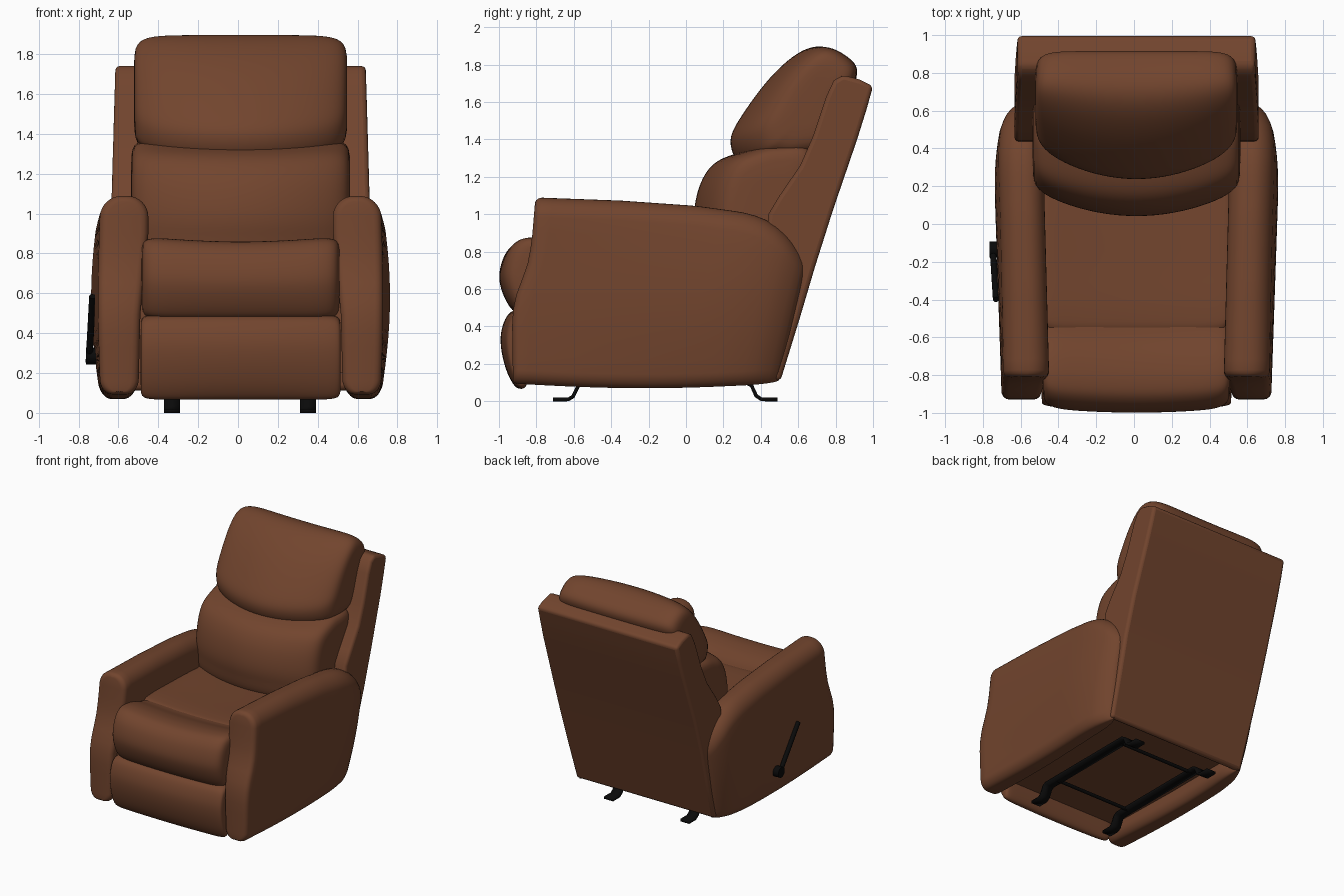
import bpy, bmesh, math
from mathutils import Vector

if "Cube" in bpy.data.objects:
    bpy.data.objects.remove(bpy.data.objects["Cube"])

CX = 0.013  # the upholstery sits slightly right because the lever sticks out on the left


def material(name, rgb):
    m = bpy.data.materials.new(name)
    m.diffuse_color = (*rgb, 1)
    m.use_nodes = True
    m.node_tree.nodes["Principled BSDF"].inputs["Base Color"].default_value = m.diffuse_color
    return m


LEATHER = material("brown leather", (0.168, 0.059, 0.027))
METAL = material("black metal", (0.003, 0.003, 0.003))


def finish(name, bm, mat, angle=40):
    bmesh.ops.recalc_face_normals(bm, faces=bm.faces)
    me = bpy.data.meshes.new(name)
    bm.to_mesh(me)
    bm.free()
    me.materials.append(mat)
    me.shade_smooth()
    me.set_sharp_from_angle(angle=math.radians(angle))
    ob = bpy.data.objects.new(name, me)
    bpy.context.collection.objects.link(ob)
    return ob


def loft(name, rings, mat, angle=40, mirror=None):
    """Skin over rings; mirror = index sum of opposite points, for strip caps."""
    bm = bmesh.new()
    vs = [[bm.verts.new(p) for p in r] for r in rings]
    n = len(vs[0])
    for a, b in zip(vs, vs[1:]):
        for i in range(n):
            j = (i + 1) % n
            bm.faces.new((a[i], a[j], b[j], b[i]))
    for r in (vs[0], vs[-1]):
        if mirror is None:
            bm.faces.new(r)
            continue
        for i in range(mirror // 2, mirror // 2 + n // 2):
            quad = [i, i + 1, (mirror - i - 1) % n, (mirror - i) % n]
            bm.faces.new([r[k] for k in dict.fromkeys(quad)])
    return finish(name, bm, mat, angle)


def interp(x, table):
    if x <= table[0][0]:
        return table[0][1]
    for (x0, y0), (x1, y1) in zip(table, table[1:]):
        if x <= x1:
            return y0 + (y1 - y0) * (x - x0) / (x1 - x0)
    return table[-1][1]


def smooth_loop(pts, k=6):
    """Closed Catmull-Rom curve through the points."""
    out, n = [], len(pts)
    for i in range(n):
        a, b, c, d = (Vector(pts[(i + o) % n]) for o in (-1, 0, 1, 2))
        for s in range(k):
            t = s / k
            out.append(0.5 * (2 * b + (c - a) * t + (2 * a - 5 * b + 4 * c - d) * t * t
                              + (3 * b - a - 3 * c + d) * t ** 3))
    return out


def cushion(name, profile, half, bend=0.0, lift=(0, 0), power=8, steps=36):
    """Side profile (y, z) swept across x, with rounded ends and a curved front."""
    pts = smooth_loop(profile)
    ys, zs = [p.x for p in pts], [p.y for p in pts]
    y0, y1, z0, z1 = min(ys), max(ys), min(zs), max(zs)
    c = Vector(((y0 + y1) / 2, (z0 + z1) / 2))
    rings = []
    for i in range(steps + 1):
        u = math.sin(math.pi * (i / steps - 0.5))
        s = max(0.5, max(0, 1 - abs(u) ** power) ** (1 / power))
        ring = []
        for p in pts:
            q = c + (p - c) * s
            h = (p.y - z0) / (z1 - z0)
            ring.append((CX + u * half, q.x + bend * u * u * (y1 - p.x) / (y1 - y0),
                         q.y + u * u * (lift[0] * (1 - h) + lift[1] * h)))
        rings.append(ring)
    return loft(name, rings, LEATHER, 60)


# Back cushions
cushion("headrest_cushion", [(0.34, 1.27), (0.265, 1.3), (0.24, 1.41), (0.31, 1.545),
        (0.45, 1.73), (0.59, 1.855), (0.71, 1.897), (0.83, 1.86), (0.915, 1.77),
        (0.86, 1.62), (0.72, 1.33), (0.5, 1.26)], 0.535, 0.17, (0.06, -0.005), 9)
cushion("lumbar_cushion", [(0.1, 0.75), (0.05, 0.9), (0.045, 1.03), (0.08, 1.17),
        (0.15, 1.27), (0.27, 1.325), (0.45, 1.36), (0.68, 1.33), (0.62, 1.0),
        (0.5, 0.72), (0.3, 0.7)], 0.55, 0.14, (0, 0.01), 11)

# Seat, front roll and footrest panel
cushion("seat_cushion", [(-0.64, 0.7), (-0.57, 0.785), (-0.47, 0.803), (-0.2, 0.795),
        (0.2, 0.78), (0.45, 0.76), (0.45, 0.6), (-0.55, 0.6)], 0.5, 0, (0, 0.025), 14)
cushion("seat_front_roll", [(-0.89, 0.47), (-0.955, 0.525), (-0.998, 0.65), (-0.975, 0.77),
        (-0.915, 0.842), (-0.83, 0.86), (-0.72, 0.845), (-0.6, 0.807), (-0.5, 0.785),
        (-0.42, 0.74), (-0.5, 0.6), (-0.75, 0.48)], 0.497, 0.025, (0, 0.028), 10)
cushion("footrest_panel", [(-0.88, 0.495), (-0.95, 0.465), (-0.988, 0.37), (-0.985, 0.26),
        (-0.95, 0.14), (-0.9, 0.07), (-0.85, 0.1), (-0.82, 0.28), (-0.83, 0.47)],
        0.502, 0.03, (0, -0.005), 16)

# Box under the seat
bm = bmesh.new()
bmesh.ops.create_cube(bm, size=1)
for v in bm.verts:
    v.co = (CX + v.co.x * 1.06, -0.17 + v.co.y * 1.36, 0.43 + v.co.z * 0.46)
finish("seat_base", bm, LEATHER)

# Back shell with side wings
shell = [(0.46, 0.115), (0.505, 0.11), (0.61, 0.45), (0.69, 0.72), (0.785, 1.02), (0.915, 1.4),
         (0.965, 1.56), (1.0, 1.685), (0.93, 1.72), (0.84, 1.745), (0.79, 1.715),
         (0.75, 1.63), (0.68, 1.42), (0.61, 1.26), (0.5, 1.1), (0.44, 1.0), (0.43, 0.85)]
width = [(0.1, 0.62), (0.72, 0.645), (1.1, 0.647), (1.74, 0.628)]
rings = [[(CX + s * interp(z, width), y, z) for y, z in shell] for s in (-1, 1)]
back = loft("back_shell", rings, LEATHER)
bev = back.modifiers.new("soft edges", "BEVEL")
bev.width, bev.segments, bev.limit_method = 0.025, 3, "ANGLE"
bev.angle_limit = math.radians(45)

# Arms: rounded sections swept from the shaped front to the slanted back
FRONT = [(0.1, -0.925), (0.45, -0.93), (0.55, -0.915), (0.63, -0.885), (0.72, -0.85),
         (0.85, -0.825), (1.09, -0.805)]
TOP = [(0, 1.09), (0.3, 1.073), (0.566, 1.045), (0.73, 1.012), (0.8, 0.985), (0.85, 0.95),
       (0.92, 0.875), (1, 0.765)]
STATIONS = [(0, 0.04), (0.003, 0.022), (0.01, 0.008), (0.022, 0)] + \
    [(0.06 + 0.04 * i, 0) for i in range(22)] + [(0.93, 0.006), (0.96, 0.015), (0.985, 0.03), (1, 0.05)]


def arm_section(t, inset):
    x0, x1 = 0.462 + inset, 0.702 - inset
    z0, z1 = 0.095 - 0.025 * math.sin(math.pi * t) + inset * 0.3, interp(t, TOP) - inset * 0.7
    loop = []
    rt, rb = 0.105 - inset * 0.6, 0.075 - inset * 0.5
    for cx, cz, r, a0 in ((x1 - rt, z1 - rt, rt, 0), (x0 + rt, z1 - rt, rt, 90),
                          (x0 + rb, z0 + rb, rb, 180), (x1 - rb, z0 + rb, rb, 270)):
        for k in range(9):
            a = math.radians(a0 + 90 * k / 8)
            loop.append((cx + r * math.cos(a), cz + r * math.sin(a)))
    # extra points along the straight sides so they can bulge
    full = []
    for i, p in enumerate(loop):
        full.append(p)
        if i % 9 == 8:
            q = loop[(i + 1) % len(loop)]
            full += [(p[0] + (q[0] - p[0]) * k / 10, p[1] + (q[1] - p[1]) * k / 10) for k in range(1, 10)]
    out = []
    for x, z in full:
        f = (x - x0) / (x1 - x0)
        hump = math.sin(math.pi * min(1, max(0, (z - 0.06) / 1.04)))
        x += f * hump * (0.012 + 0.036 * min(1, t / 0.7))
        x -= f * 0.06 * max(0, (t - 0.75) / 0.25) ** 2
        x += (1 - f) * (interp(z, [(0.1, 0.05), (0.5, 0.04), (0.9, 0)]) + 0.025 * min(1, t * 1.6))
        yf, yb = interp(z, FRONT), 0.495 + 0.235 * (z - 0.11)
        out.append((x, yf + (yb - yf) * t, z))
    return out


for side, name in ((-1, "left_arm"), (1, "right_arm")):
    loft(name, [[(CX + side * x, y, z) for x, y, z in arm_section(t, i)] for t, i in STATIONS],
         LEATHER, 60, 26)

# Metal runners with bent feet
RUN = [(-0.71, 0.01), (-0.63, 0.01), (-0.605, 0.025), (-0.575, 0.085), (-0.55, 0.1),
       (0.32, 0.1), (0.35, 0.085), (0.375, 0.03), (0.405, 0.01), (0.49, 0.01)]
for side, name in ((-1, "left_runner"), (1, "right_runner")):
    bm = bmesh.new()
    rows = [[bm.verts.new((0.01 + side * 0.342 + d, y, z)) for d in (-0.04, 0.04)] for y, z in RUN]
    for a, b in zip(rows, rows[1:]):
        bm.faces.new((a[0], a[1], b[1], b[0]))
    sol = finish(name, bm, METAL).modifiers.new("thickness", "SOLIDIFY")
    sol.thickness, sol.offset = 0.02, 0


def rod(name, a, b, r, sides=12):
    a, b = Vector(a), Vector(b)
    d = b - a
    bm = bmesh.new()
    bmesh.ops.create_cone(bm, cap_ends=True, segments=sides, radius1=r, radius2=r, depth=d.length)
    rot = d.to_track_quat("Z", "Y")
    for v in bm.verts:
        v.co = rot @ v.co + (a + b) / 2
    return finish(name, bm, METAL)


# Cross bars between the runners
for y, name in ((-0.46, "front_cross_bar"), (0.26, "rear_cross_bar")):
    rod(name, (-0.33, y, 0.1), (0.35, y, 0.1), 0.013)

# Recline lever on the left
rod("lever_pivot", (-0.66, -0.135, 0.285), (-0.764, -0.135, 0.285), 0.042, 20)
rod("lever_handle", (-0.748, -0.12, 0.255), (-0.73, -0.4, 0.585), 0.017)
